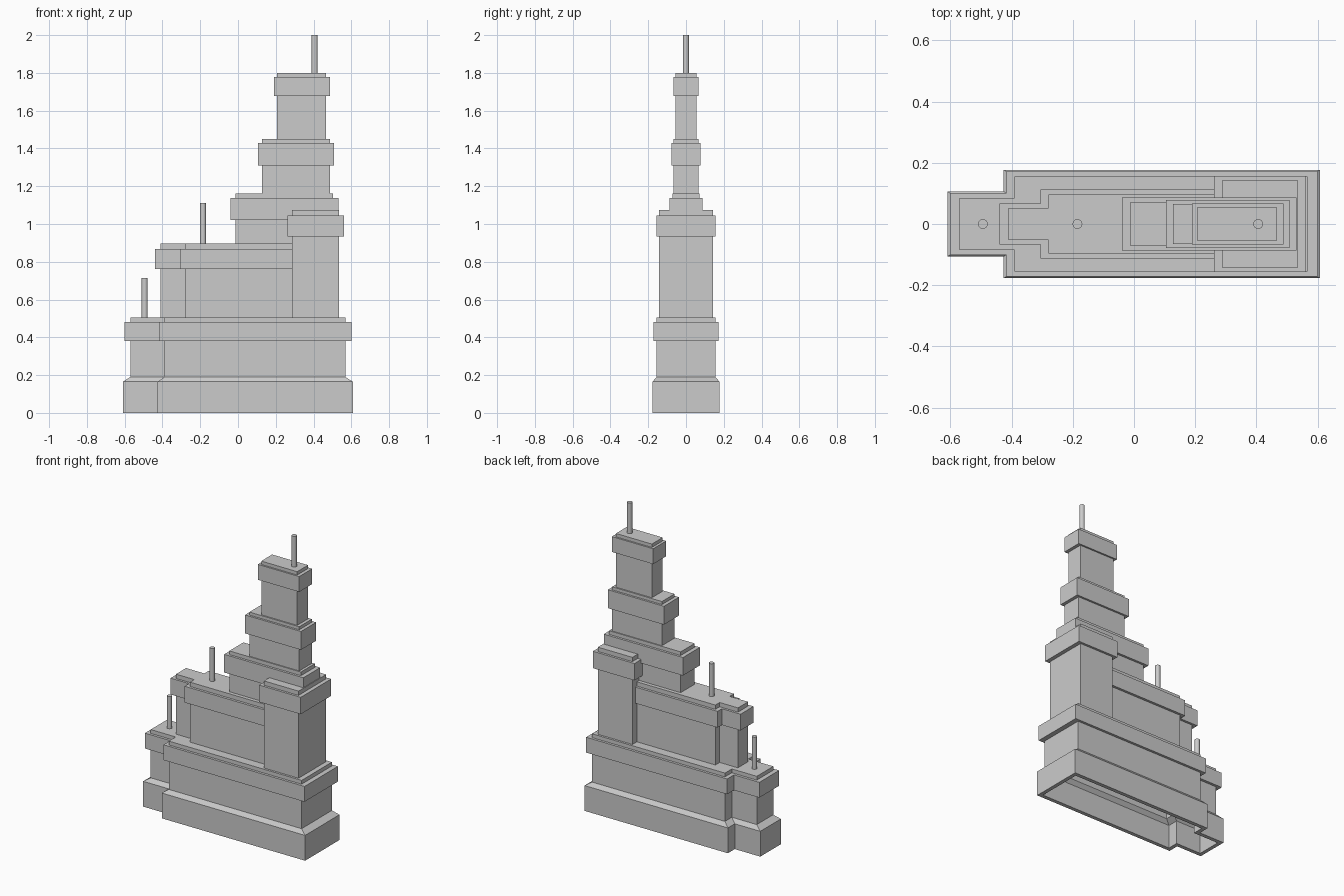
import bpy, bmesh

if "Cube" in bpy.data.objects:
    bpy.data.objects.remove(bpy.data.objects["Cube"])


def rect(x0, x1, y):
    return [(x0, -y), (x1, -y), (x1, y), (x0, y)]


def stepped(x0, xs, x1, ys, y):
    """Rectangle with a narrower block projecting at the left end."""
    return [(x0, -ys), (xs, -ys), (xs, -y), (x1, -y),
            (x1, y), (xs, y), (xs, ys), (x0, ys)]


def loft(name, rings, close_start=True):
    """Stack outlines given as (z, points) into one flat-faced solid."""
    bm = bmesh.new()
    loops = [[bm.verts.new((x, y, z)) for x, y in pts] for z, pts in rings]
    n = len(loops[0])
    for a, b in zip(loops, loops[1:]):
        for i in range(n):
            j = (i + 1) % n
            bm.faces.new((a[i], a[j], b[j], b[i]))
    if close_start:
        bm.faces.new(loops[0][::-1])
    bm.faces.new(loops[-1])
    if not close_start:  # inner cavity ceiling closes the other end
        bm.faces.new(loops[0][::-1])
    bmesh.ops.recalc_face_normals(bm, faces=bm.faces)
    me = bpy.data.meshes.new(name)
    bm.to_mesh(me)
    bm.free()
    ob = bpy.data.objects.new(name, me)
    bpy.context.collection.objects.link(ob)
    return ob


def tier(name, body, collar, z0, zc0, zc1, z1):
    """Wall with a projecting parapet band and a small roof lip."""
    return loft(name, [(z0, body), (zc0, body), (zc0, collar),
                       (zc1, collar), (zc1, body), (z1, body)])


# Hollow podium with sloped plinth and parapet, open underneath
body = stepped(-0.57, -0.39, 0.568, 0.085, 0.156)
collar = stepped(-0.60, -0.417, 0.60, 0.102, 0.172)
plinth = stepped(-0.61, -0.426, 0.608, 0.106, 0.177)
plinth_in = stepped(-0.585, -0.401, 0.583, 0.081, 0.152)
body_in = stepped(-0.545, -0.365, 0.543, 0.06, 0.131)
loft("podium", [(0.48, body_in), (0.18, body_in), (0.155, plinth_in),
                (0, plinth_in), (0, plinth), (0.165, plinth), (0.19, body),
                (0.38, body), (0.38, collar), (0.48, collar),
                (0.48, body), (0.505, body)])

# Long middle block with stepped left end
tier("middle_block", stepped(-0.411, -0.279, 0.40, 0.052, 0.096),
     stepped(-0.44, -0.306, 0.40, 0.067, 0.112), 0.505, 0.762, 0.868, 0.896)

# Right-hand wing and the setback tower above
for name, (x0, x1, y), (c0, c1, cy), zs in [
    ("right_wing", (0.287, 0.536, 0.142), (0.262, 0.562, 0.157),
     (0.505, 0.935, 1.045, 1.073)),
    ("lower_tower", (-0.012, 0.504, 0.072), (-0.039, 0.532, 0.087),
     (0.896, 1.02, 1.138, 1.162)),
    ("middle_tower", (0.128, 0.487, 0.065), (0.105, 0.509, 0.078),
     (1.162, 1.31, 1.43, 1.45)),
    ("upper_tower", (0.207, 0.466, 0.056), (0.19, 0.488, 0.067),
     (1.45, 1.678, 1.778, 1.80)),
]:
    tier(name, rect(x0, x1, y), rect(c0, c1, cy), *zs)

# Rooftop masts
for name, x, z0, z1 in [("low_mast", -0.494, 0.505, 0.714),
                        ("middle_mast", -0.185, 0.896, 1.11),
                        ("top_mast", 0.406, 1.80, 2.0)]:
    bpy.ops.mesh.primitive_cylinder_add(vertices=16, radius=0.016, depth=z1 - z0,
                                        location=(x, 0, (z0 + z1) / 2))
    bpy.context.object.name = name
    bpy.ops.object.shade_smooth_by_angle()
